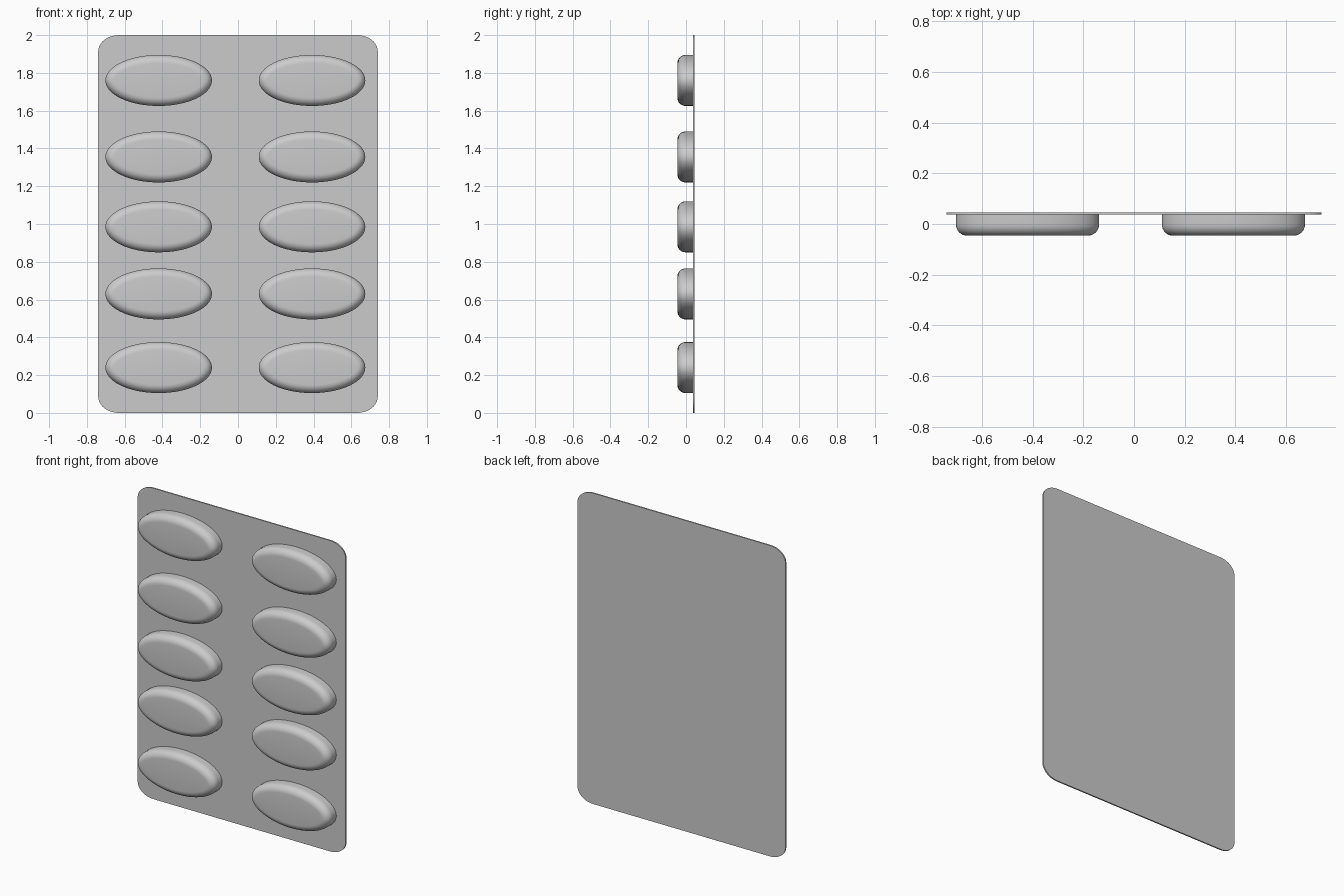
import bpy, bmesh, math
from mathutils import Vector

cube = bpy.data.objects.get("Cube")
if cube:
    bpy.data.objects.remove(cube, do_unlink=True)

grey = bpy.data.materials.new("light grey")
grey.use_nodes = True
colour = (0.6, 0.6, 0.6, 1)
grey.diffuse_color = colour
grey.node_tree.nodes["Principled BSDF"].inputs["Base Color"].default_value = colour

BACK, SHEET, FRONT = 0.046, 0.037, -0.046


def loft(name, rings, smooth):
    """Skin a stack of closed rings running from back to front, capping both ends."""
    bm = bmesh.new()
    loops = [[bm.verts.new(p) for p in ring] for ring in rings]
    n = len(loops[0])
    for a, b in zip(loops, loops[1:]):
        for i in range(n):
            j = (i + 1) % n
            bm.faces.new((a[i], a[j], b[j], b[i]))
    bm.faces.new(loops[0])
    bm.faces.new(loops[-1])
    bmesh.ops.recalc_face_normals(bm, faces=bm.faces)
    mesh = bpy.data.meshes.new(name)
    bm.to_mesh(mesh)
    bm.free()
    mesh.materials.append(grey)
    obj = bpy.data.objects.new(name, mesh)
    bpy.context.collection.objects.link(obj)
    if smooth:
        bpy.ops.object.select_all(action="DESELECT")
        obj.select_set(True)
        bpy.context.view_layer.objects.active = obj
        bpy.ops.object.shade_smooth_by_angle(angle=math.radians(35))
    return obj


# Thin backing sheet with rounded corners
def sheet_ring(y, half_w=0.74, rx=0.11, rz=0.085, steps=10):
    ring = []
    for corner, (sx, sz) in enumerate([(1, 1), (-1, 1), (-1, -1), (1, -1)]):
        for k in range(steps + 1):
            t = (corner + k / steps) * math.pi / 2
            ring.append((sx * (half_w - rx) + rx * math.cos(t), y,
                         1 + sz * (1 - rz) + rz * math.sin(t)))
    return ring


loft("backing_sheet", [sheet_ring(BACK), sheet_ring(SHEET)], False)


# Oval pockets: straight wall, then a rounded shoulder to a flat face
def pocket_ring(cx, cz, y, inset, a=0.282, b=0.135, n=64):
    ring = []
    for i in range(n):
        t = math.tau * i / n
        normal = Vector((b * math.cos(t), a * math.sin(t))).normalized()
        ring.append((cx + a * math.cos(t) - inset * normal.x, y,
                     cz + b * math.sin(t) - inset * normal.y))
    return ring


shoulder = 0.044
steps = 8
for row, cz in enumerate([1.76, 1.355, 0.985, 0.63, 0.24], 1):
    for side, cx in (("right", -0.42), ("left", 0.392)):
        rings = [pocket_ring(cx, cz, SHEET + 0.001, 0)]
        for k in range(steps + 1):
            t = k / steps * math.pi / 2
            rings.append(pocket_ring(cx, cz, FRONT + shoulder * (1 - math.sin(t)),
                                     shoulder * (1 - math.cos(t))))
        loft(f"{side}_pocket_{row}", rings, True)
